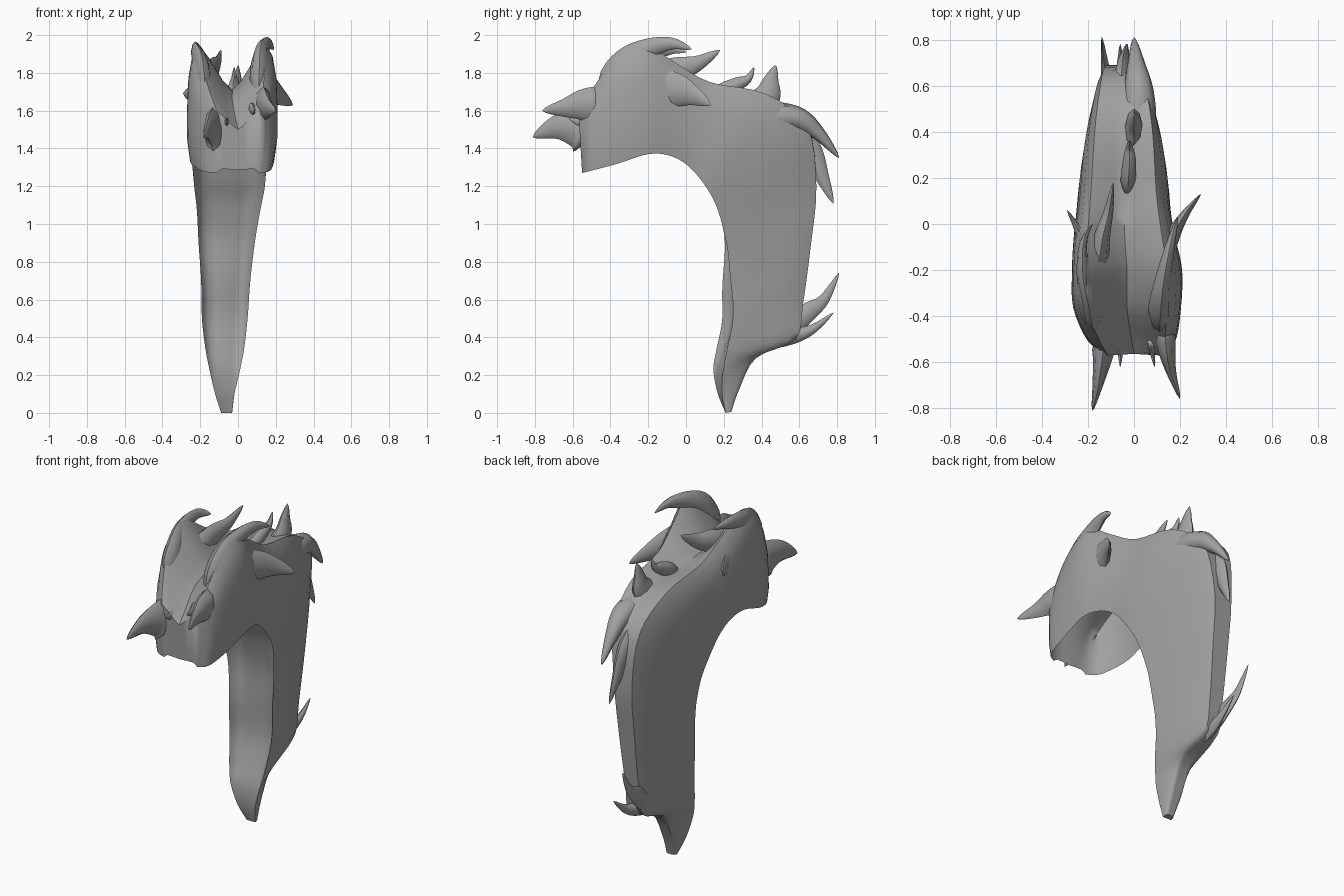
import bpy, bmesh, math
from mathutils import Vector

grey = bpy.data.materials.new("hair grey")
grey.diffuse_color = (0.36, 0.36, 0.36, 1)


def spline(rows, steps):
    """Catmull-Rom interpolation through rows of numbers."""
    out = []
    for i in range(len(rows) - 1):
        quad = (rows[max(i - 1, 0)], rows[i], rows[i + 1], rows[min(i + 2, len(rows) - 1)])
        for k in range(steps):
            t = k / steps
            out.append([0.5 * (2 * b + (c - a) * t + (2 * a - 5 * b + 4 * c - d) * t * t
                               + (3 * b - a - 3 * c + d) * t ** 3) for a, b, c, d in zip(*quad)])
    out.append(list(rows[-1]))
    return out


def loft(name, rings):
    """Closed skin over a list of rings with equal point counts."""
    bm = bmesh.new()
    loops = [[bm.verts.new(p) for p in ring] for ring in rings]
    n = len(rings[0])
    for a, b in zip(loops, loops[1:]):
        for i in range(n):
            j = (i + 1) % n
            bm.faces.new((a[i], a[j], b[j], b[i]))
    for end in (loops[0], loops[-1]):
        bmesh.ops.triangulate(bm, faces=[bm.faces.new(end)])
    bmesh.ops.recalc_face_normals(bm, faces=bm.faces)
    mesh = bpy.data.meshes.new(name)
    bm.to_mesh(mesh)
    bm.free()
    mesh.materials.append(grey)
    obj = bpy.data.objects.new(name, mesh)
    bpy.context.collection.objects.link(obj)
    bpy.ops.object.select_all(action='DESELECT')
    obj.select_set(True)
    bpy.context.view_layer.objects.active = obj
    bpy.ops.object.shade_smooth_by_angle(angle=math.radians(50))
    return obj


def lock(name, points, width, depth, side=(1, 0, 0)):
    """Pointed flattened hair lock along a path, width across, depth along side."""
    path = [Vector(p) for p in spline(points, 5)]
    side = Vector(side).normalized()
    rings = []
    for i, p in enumerate(path):
        tangent = path[min(i + 1, len(path) - 1)] - path[max(i - 1, 0)]
        across = tangent.cross(side).normalized()
        t = i / (len(path) - 1)
        taper = max((1 - t) ** 0.8, 0.01) * min(1, 0.35 + 4 * t)
        rings.append([p + across * width * taper * math.cos(a) + side * depth * taper * math.sin(a)
                      for a in [k * math.tau / 8 for k in range(8)]])
    return loft(name, rings)


# Hair body: inner y, z, outer y, z, centre x, inner half width, outer half width, parting, hollow
stations = [
    (-0.55, 1.27, -0.57, 1.60, 0.00, 0.12, 0.15, 0.30, 0.05),
    (-0.51, 1.28, -0.50, 1.71, -0.01, 0.19, 0.19, 0.38, 0.40),
    (-0.36, 1.32, -0.37, 1.88, -0.03, 0.235, 0.23, 0.40, 0.48),
    (-0.20, 1.37, -0.22, 1.95, -0.03, 0.24, 0.235, 0.42, 0.47),
    (-0.08, 1.36, -0.05, 1.85, -0.04, 0.225, 0.215, 0.30, 0.47),
    (0.02, 1.30, 0.13, 1.75, -0.045, 0.21, 0.19, 0.14, 0.30),
    (0.11, 1.19, 0.42, 1.69, -0.045, 0.20, 0.165, 0.04, 0.12),
    (0.17, 1.07, 0.64, 1.52, -0.05, 0.18, 0.12, 0.0, 0.08),
    (0.21, 0.90, 0.69, 1.20, -0.06, 0.16, 0.08, 0.0, 0.08),
    (0.215, 0.70, 0.66, 0.88, -0.065, 0.14, 0.07, 0.0, 0.08),
    (0.22, 0.50, 0.62, 0.58, -0.07, 0.13, 0.06, 0.0, 0.08),
    (0.19, 0.34, 0.58, 0.39, -0.07, 0.11, 0.06, 0.0, 0.06),
    (0.17, 0.22, 0.37, 0.29, -0.07, 0.085, 0.05, 0.0, 0.04),
    (0.18, 0.10, 0.28, 0.12, -0.07, 0.055, 0.04, 0.0, 0.0),
    (0.21, 0.0, 0.24, 0.005, -0.06, 0.03, 0.025, 0.0, 0.0),
]
half = [(0.93, 0), (1, 0.2), (1, 0.45), (0.98, 0.7), (0.9, 0.9), (0.75, 1.0)]
body_rings = []
for iy, iz, oy, oz, cx, wi, wo, part, hollow in spline(stations, 4):
    profile = half + [(0.48, 1 - part * 0.35), (0.2, 1 - part * 0.8), (0, 1 - part), (-0.2, 1 - part * 0.8),
                      (-0.48, 1 - part * 0.35)]
    profile += [(-s, u) for s, u in reversed(half)]
    inner = [(0.86, hollow * 0.6), (0.7, hollow * 1.25), (0.4, hollow * 1.2)]
    profile += [(-s, u) for s, u in inner] + [(0, hollow)] + inner[::-1]
    skew = 0.03 * min(1, max(0, 0.95 - iz) * 3) * min(1, max(0, iz) * 4)
    body_rings.append([(cx + s * (wi + (wo - wi) * u), iy + (oy - iy) * u + skew * s * (1 - u),
                        iz + (oz - iz) * u) for s, u in profile])
loft("hair_body", body_rings)

# Curled crest locks over the forehead
lock("crest_lock_right", [(0.11, -0.44, 1.66), (0.115, -0.33, 1.84), (0.13, -0.22, 1.92),
                          (0.16, -0.08, 1.955), (0.19, 0.03, 1.925)], 0.10, 0.06)
lock("crest_lock_left", [(-0.17, -0.44, 1.66), (-0.19, -0.33, 1.83), (-0.22, -0.22, 1.90),
                         (-0.22, -0.08, 1.93), (-0.18, 0.0, 1.91)], 0.10, 0.05)
lock("crown_lock", [(-0.16, -0.22, 1.74), (-0.14, -0.06, 1.81), (-0.11, 0.06, 1.85),
                    (-0.09, 0.18, 1.92)], 0.10, 0.05)

# Side locks flicking outward
lock("side_lock_right", [(0.11, -0.22, 1.72), (0.165, -0.06, 1.71), (0.22, 0.04, 1.68),
                         (0.29, 0.13, 1.63)], 0.13, 0.045, (1, -0.6, 0))
lock("side_lock_left", [(-0.17, -0.22, 1.72), (-0.22, -0.08, 1.70), (-0.25, -0.01, 1.69),
                        (-0.29, 0.06, 1.69)], 0.11, 0.035, (1, 0.6, 0))

# Fringe locks pointing forward
lock("fringe_lock_right", [(0.13, -0.44, 1.62), (0.14, -0.54, 1.63), (0.16, -0.64, 1.615),
                           (0.20, -0.76, 1.60)], 0.12, 0.055)
lock("fringe_lock_left", [(-0.13, -0.51, 1.48), (-0.135, -0.58, 1.51), (-0.155, -0.69, 1.51),
                          (-0.18, -0.81, 1.46)], 0.15, 0.06)
lock("fringe_wisp_right", [(0.07, -0.5, 1.62), (0.08, -0.56, 1.60), (0.09, -0.62, 1.61)], 0.04, 0.02)
lock("fringe_wisp_left", [(-0.07, -0.5, 1.56), (-0.06, -0.56, 1.54), (-0.06, -0.62, 1.56)], 0.04, 0.02)

# Upright tufts on the back of the head
lock("back_tuft_large", [(-0.01, 0.36, 1.58), (0.0, 0.43, 1.68), (0.0, 0.45, 1.76),
                         (0.0, 0.475, 1.84)], 0.10, 0.05)
lock("back_tuft_small", [(-0.03, 0.14, 1.68), (-0.02, 0.27, 1.74), (-0.02, 0.33, 1.77),
                         (-0.02, 0.36, 1.83)], 0.05, 0.04)

# Layered locks down the back
lock("nape_lock_upper", [(0.02, 0.38, 1.57), (0.02, 0.58, 1.56), (0.01, 0.70, 1.48),
                         (0.0, 0.81, 1.35)], 0.09, 0.09)
lock("nape_lock_lower", [(-0.06, 0.52, 1.52), (-0.05, 0.65, 1.40), (-0.04, 0.72, 1.25),
                         (-0.03, 0.78, 1.11)], 0.09, 0.05)

# Flicked ends low on the tail
lock("tail_flick_upper", [(-0.10, 0.50, 0.42), (-0.12, 0.64, 0.53), (-0.13, 0.73, 0.60),
                          (-0.14, 0.81, 0.74)], 0.07, 0.03)
lock("tail_flick_lower", [(-0.07, 0.42, 0.38), (-0.07, 0.58, 0.41), (-0.06, 0.68, 0.45),
                          (-0.06, 0.78, 0.53)], 0.055, 0.04)
